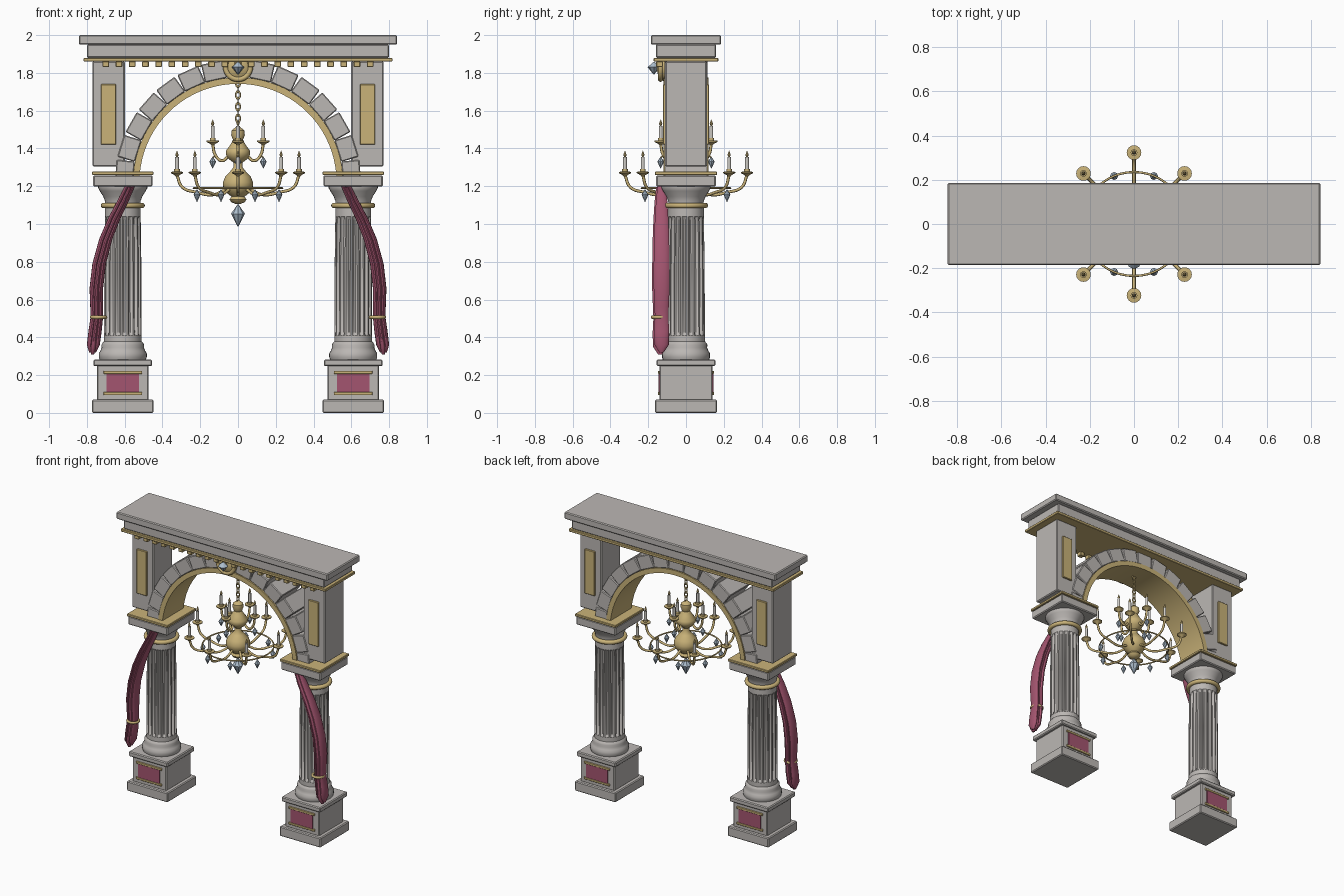
import bpy, bmesh, math
from math import pi, sin, cos, radians
from mathutils import Vector, Matrix

if "Cube" in bpy.data.objects:
    bpy.data.objects.remove(bpy.data.objects["Cube"])


def material(name, r, g, b):
    m = bpy.data.materials.new(name)
    m.use_nodes = True
    m.diffuse_color = (r, g, b, 1)
    m.node_tree.nodes["Principled BSDF"].inputs["Base Color"].default_value = (r, g, b, 1)
    return m


STONE = material("pale stone", 0.50, 0.475, 0.455)
GOLD = material("soft gold", 0.59, 0.45, 0.19)
RED = material("wine red", 0.37, 0.09, 0.16)
CRYSTAL = material("blue grey crystal", 0.42, 0.52, 0.62)
WAX = material("candle wax", 0.62, 0.60, 0.56)


def finish(bm, name, mat, smooth=False):
    bmesh.ops.recalc_face_normals(bm, faces=bm.faces)
    mesh = bpy.data.meshes.new(name)
    bm.to_mesh(mesh)
    bm.free()
    mesh.materials.append(mat)
    ob = bpy.data.objects.new(name, mesh)
    bpy.context.collection.objects.link(ob)
    if smooth:
        bpy.ops.object.select_all(action="DESELECT")
        ob.select_set(True)
        bpy.context.view_layer.objects.active = ob
        bpy.ops.object.shade_smooth_by_angle(angle=radians(40))
    return ob


def box(name, mat, center, size, bevel=0.006, turn=None):
    bm = bmesh.new()
    bmesh.ops.create_cube(bm, size=1)
    bmesh.ops.scale(bm, vec=size, verts=bm.verts)
    if bevel:
        bmesh.ops.bevel(bm, geom=bm.edges[:], offset=bevel, segments=1, affect="EDGES")
    if turn:
        bm.transform(turn)
    bm.transform(Matrix.Translation(center))
    return finish(bm, name, mat)


def loft(rings):
    """Skin a list of closed rings and cap both ends."""
    bm = bmesh.new()
    loops = [[bm.verts.new(p) for p in ring] for ring in rings]
    n = len(loops[0])
    for a, b in zip(loops, loops[1:]):
        for i in range(n):
            j = (i + 1) % n
            bm.faces.new((a[i], a[j], b[j], b[i]))
    bm.faces.new(loops[0])
    bm.faces.new(loops[-1])
    return bm


def oval(cx, cy, z, rx, ry, n):
    return [(cx + rx * cos(2 * pi * i / n), cy + ry * sin(2 * pi * i / n), z) for i in range(n)]


def lathe(name, mat, x, y, profile, n=32, smooth=True):
    return finish(loft([oval(x, y, z, r, r, n) for r, z in profile]), name, mat, smooth)


def ring(name, mat, center, major, minor, scale=(1, 1, 1), rot=(0, 0, 0), n=32):
    bpy.ops.mesh.primitive_torus_add(location=center, rotation=rot, major_radius=major,
                                     minor_radius=minor, major_segments=n, minor_segments=10)
    ob = bpy.context.object
    ob.name, ob.scale = name, scale
    ob.data.materials.append(mat)
    bpy.ops.object.shade_smooth()


def rod(name, mat, points, radius):
    c = bpy.data.curves.new(name, "CURVE")
    c.dimensions, c.bevel_depth, c.bevel_resolution, c.resolution_u = "3D", radius, 2, 5
    s = c.splines.new("BEZIER")
    s.bezier_points.add(len(points) - 1)
    for bp, p in zip(s.bezier_points, points):
        bp.co = p
        bp.handle_left_type = bp.handle_right_type = "AUTO"
    c.materials.append(mat)
    ob = bpy.data.objects.new(name, c)
    bpy.context.collection.objects.link(ob)
    bpy.ops.object.select_all(action="DESELECT")
    ob.select_set(True)
    bpy.context.view_layer.objects.active = ob
    bpy.ops.object.convert(target="MESH")


def gem(name, x, y, z, r, h):
    lathe(name, CRYSTAL, x, y, [(r * .08, z - h / 2), (r, z + h * .08), (r * .1, z + h / 2)], 8, False)


# Entablature
box("cornice_slab", STONE, (0, 0, 1.975), (1.686, 0.372, 0.05))
box("frieze", STONE, (0, 0, 1.915), (1.60, 0.32, 0.07))
box("gold_moulding", GOLD, (0, 0, 1.87), (1.634, 0.342, 0.02), 0.003)
for i in range(-10, 11):
    box("dentil", GOLD, (i * 0.07, -0.14, 1.846), (0.035, 0.035, 0.03), 0.003)

# Arch lining
ARCH_Z = 1.22
bm = bmesh.new()
section = [bm.verts.new((r, y, ARCH_Z)) for r, y in
           ((0.522, -0.12), (0.556, -0.12), (0.556, 0.12), (0.522, 0.12))]
face = bm.faces.new(section)
bmesh.ops.spin(bm, geom=[face, *face.edges, *face.verts], cent=(0, 0, ARCH_Z), axis=(0, -1, 0),
               angle=pi, steps=40)
finish(bm, "arch_lining", GOLD, True)

# Arch stones with open joints on the outer side
for i in range(-7, 8):
    a = radians(12.1 * i)
    box("arch_stone", STONE, (0.602 * sin(a), 0, ARCH_Z + 0.602 * cos(a)),
        (0.12, 0.23, 0.096), 0.005, Matrix.Rotation(a, 4, "Y"))

# Keystone boss with a gem
bm = bmesh.new()
bmesh.ops.create_uvsphere(bm, u_segments=24, v_segments=12, radius=1)
bm.transform(Matrix.Translation((0, -0.115, 1.832)) @ Matrix.Diagonal((0.075, 0.04, 0.075, 1)))
finish(bm, "keystone_boss", GOLD, True)
ring("boss_rim", GOLD, (0, -0.135, 1.832), 0.066, 0.014, rot=(pi / 2, 0, 0))
gem("boss_gem", 0, -0.17, 1.825, 0.033, 0.065)

COL = 0.61
for s in (-1, 1):
    x = s * COL
    # Pier above the column
    box("pier", STONE, (s * 0.685, 0, 1.583), (0.172, 0.22, 0.556), 0.006)
    # Capital
    box("capital_gold_plate", GOLD, (x, 0, 1.268), (0.324, 0.33, 0.018), 0.003)
    box("capital_slab", STONE, (x, 0, 1.228), (0.314, 0.316, 0.06))
    lathe("capital", STONE, x, 0, [(0.092, 1.08), (0.094, 1.12), (0.103, 1.145),
                                   (0.122, 1.175), (0.130, 1.19), (0.130, 1.20)])
    ring("collar", GOLD, (x, 0, 1.098), 0.102, 0.015)
    # Fluted shaft
    rings = []
    for z, r, depth in ((0.36, 0.1, 0), (0.41, 0.1, 0), (0.425, 0.1, 0.014), (0.75, 0.099, 0.014),
                        (1.025, 0.095, 0.014), (1.04, 0.095, 0), (1.09, 0.094, 0)):
        rings.append([(x + (r - depth * (i % 4 > 1)) * cos(2 * pi * (i + .5) / 72),
                       (r - depth * (i % 4 > 1)) * sin(2 * pi * (i + .5) / 72), z) for i in range(72)])
    finish(loft(rings), "fluted_shaft", STONE, True)
    lathe("column_base", STONE, x, 0, [(0.122, 0.28), (0.127, 0.295), (0.127, 0.315), (0.119, 0.328),
                                       (0.112, 0.345), (0.113, 0.36), (0.108, 0.37), (0.099, 0.38)])
    # Pedestal
    box("pedestal_cap", STONE, (x, 0, 0.265), (0.31, 0.312, 0.035))
    box("pedestal", STONE, (x, 0, 0.16), (0.272, 0.28, 0.19))
    box("pedestal_foot", STONE, (x, 0, 0.035), (0.326, 0.33, 0.07))
    for f in (-1, 1):
        box("pier_panel", GOLD, (s * 0.685, f * 0.114, 1.58), (0.08, 0.016, 0.32), 0.003)
        box("pedestal_panel", RED, (x, f * 0.142, 0.158), (0.174, 0.009, 0.10), 0)
        for z in (0.102, 0.215):
            box("panel_trim", GOLD, (x, f * 0.143, z), (0.205, 0.011, 0.016), 0.002)

    # Curtain of three folds, gathered by a tie
    path = ((0.570, 1.195, .5), (0.605, 1.12, .7), (0.655, 1.02, .85), (0.70, 0.91, .95), (0.735, 0.78, 1),
            (0.75, 0.65, 1), (0.748, 0.55, .9), (0.747, 0.50, .85), (0.757, 0.42, .95), (0.766, 0.35, .9),
            (0.770, 0.31, .25))
    for k in (-1, 0, 1):
        folds = [oval(s * (px + k * 0.019 * w ** .5), -0.137 + 0.008 * abs(k), pz + 0.01 * abs(k),
                      0.017 * w ** .5, 0.043 * w, 14) for px, pz, w in path]
        finish(loft(folds), "curtain_fold", RED, True)
    ring("curtain_tie", GOLD, (s * 0.738, -0.14, 0.507), 0.038, 0.008, (1, 1, 1.2))

# Chain
for i in range(8):
    ring("chain_link", GOLD, (0, 0, 1.745 - i * 0.031), 0.012, 0.004, (1, 1.6, 1),
         (pi / 2, 0, pi / 2 * (i % 2)), 14)

# Chandelier body
lathe("chandelier_body", GOLD, 0, 0, [
    (0.01, 1.105), (0.035, 1.115), (0.045, 1.13), (0.035, 1.145), (0.06, 1.165), (0.078, 1.195),
    (0.08, 1.22), (0.068, 1.25), (0.04, 1.28), (0.024, 1.30), (0.024, 1.325), (0.05, 1.345),
    (0.065, 1.37), (0.062, 1.39), (0.04, 1.42), (0.026, 1.445), (0.036, 1.47), (0.034, 1.495), (0.01, 1.515)])
gem("bottom_gem", 0, 0, 1.045, 0.037, 0.115)
ring("gem_ring", GOLD, (0, 0, 1.19), 0.235, 0.005, n=48)


def candle(x, y, z):
    lathe("candle_dish", GOLD, x, y, [(0.006, z - 0.02), (0.012, z - 0.012), (0.033, z),
                                      (0.033, z + 0.006), (0.015, z + 0.008), (0.015, z + 0.02)], 16)
    lathe("candle", WAX, x, y, [(0.010, z), (0.010, z + 0.085)], 12)
    lathe("flame", GOLD, x, y, [(0.003, z + 0.084), (0.009, z + 0.095), (0.001, z + 0.118)], 8)


# Arm tiers: count, dish height, path of radius and height
tiers = ((8, 1.27, ((0.06, 1.185), (0.13, 1.155), (0.22, 1.168), (0.295, 1.195), (0.323, 1.26))),
         (4, 1.435, ((0.05, 1.36), (0.085, 1.335), (0.12, 1.365), (0.134, 1.425))))
for count, dish_z, arm in tiers:
    for i in range(count):
        c, s = cos(2 * pi * i / count), sin(2 * pi * i / count)
        rod("chandelier_arm", GOLD, [(r * c, r * s, z) for r, z in arm], 0.008)
        r = arm[-1][0]
        candle(r * c, r * s, dish_z)
        if count == 4:
            gem("upper_gem", r * c, r * s, 1.325, 0.018, 0.06)
            rod("gem_hook", GOLD, [(0.12 * c, 0.12 * s, 1.365), (r * c, r * s, 1.35)], 0.004)
for i in range(8):
    a = 2 * pi * (i + 0.5) / 8
    gem("ring_gem", 0.235 * cos(a), 0.235 * sin(a), 1.15, 0.018, 0.065)
